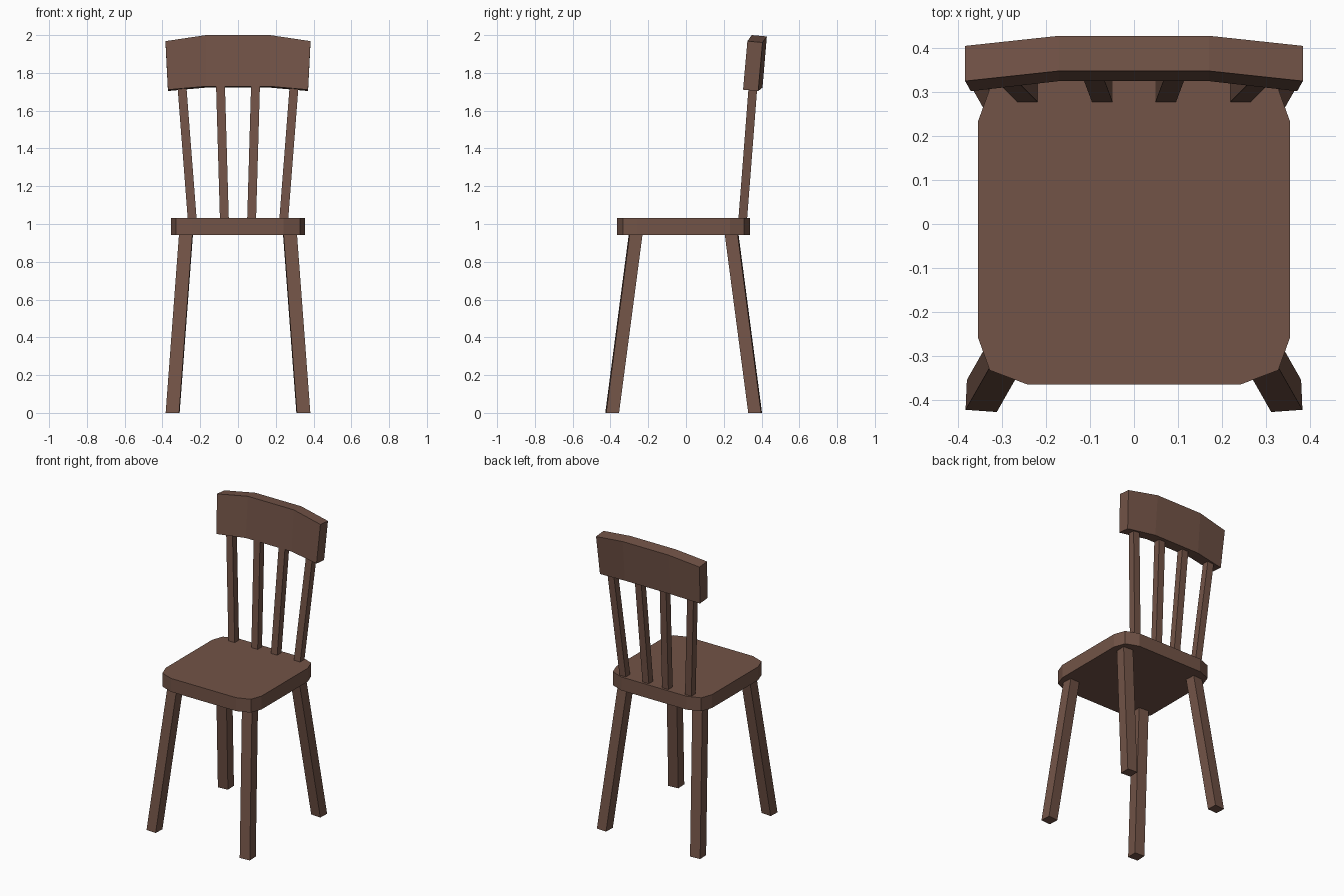
import bpy
import bmesh
from mathutils import Vector

if "Cube" in bpy.data.objects:
    bpy.data.objects.remove(bpy.data.objects["Cube"])

wood = bpy.data.materials.new("brown_wood")
wood.diffuse_color = (0.17, 0.088, 0.063, 1)
wood.use_nodes = True
wood.node_tree.nodes["Principled BSDF"].inputs["Base Color"].default_value = wood.diffuse_color


def loft(name, rings):
    """Join successive rings of points with quads and cap both ends."""
    bm = bmesh.new()
    loops = [[bm.verts.new(p) for p in ring] for ring in rings]
    n = len(loops[0])
    for a, b in zip(loops, loops[1:]):
        for i in range(n):
            j = (i + 1) % n
            bm.faces.new((a[i], a[j], b[j], b[i]))
    bm.faces.new(loops[0])
    bm.faces.new(loops[-1])
    bmesh.ops.recalc_face_normals(bm, faces=bm.faces)
    mesh = bpy.data.meshes.new(name)
    bm.to_mesh(mesh)
    bm.free()
    mesh.materials.append(wood)
    obj = bpy.data.objects.new(name, mesh)
    bpy.context.collection.objects.link(obj)
    return obj


def slanted_bar(name, foot, z0, z1, shift):
    """Bar with cross-section foot at z0, sliding by shift (x, y) up to z1."""
    return loft(name, [
        [(x, y, z0) for x, y in foot],
        [(x + shift[0], y + shift[1], z1) for x, y in foot],
    ])


MID_Y = -0.0125  # seat centre, the legs mirror about it

# Seat: slab with two-step corners
quarter = [(0.355, 0.245), (0.328, 0.32), (0.242, 0.3525)]
outline = (quarter + [(-x, y) for x, y in reversed(quarter)]
           + [(-x, -y) for x, y in quarter]
           + [(x, -y) for x, y in reversed(quarter)])
loft("seat", [[(x, y + MID_Y, z) for x, y in outline] for z in (0.942, 1.032)])

# Splayed legs, slightly turned square section
foot = [(0.309, 0.347), (0.380, 0.342), (0.383, 0.410), (0.312, 0.415)]
for sy, end in ((-1, "front"), (1, "back")):
    for sx, side in ((-1, "left"), (1, "right")):
        slanted_bar(f"{end}_leg_{side}",
                    [(sx * x, sy * y + MID_Y) for x, y in foot],
                    0, 0.95, (-sx * 0.071, -sy * 0.125))

# Back spindles fanning outward and leaning back
for label, x, dx in (("inner", 0.072, 0.021), ("outer", 0.242, 0.056)):
    for sx, side in ((-1, "left"), (1, "right")):
        h = 0.0235
        sq = [(sx * x - h, 0.277), (sx * x + h, 0.277),
              (sx * x + h, 0.323), (sx * x - h, 0.323)]
        slanted_bar(f"{label}_spindle_{side}", sq, 1.02, 1.745, (sx * dx, 0.056))

# Curved top rail: side sections (x bottom, x top, y, z bottom, z top)
rail = []
for sx, xb, xt, y, zb, zt in ((-1, 0.371, 0.384, 0.302, 1.711, 1.968),
                              (-1, 0.17, 0.17, 0.325, 1.729, 2.0),
                              (1, 0.17, 0.17, 0.325, 1.729, 2.0),
                              (1, 0.371, 0.384, 0.302, 1.711, 1.968)):
    rail.append([Vector((sx * xb, y, zb)),
                 Vector((sx * xb, y + 0.08, zb - 0.007)),
                 Vector((sx * xt, y + 0.103, zt - 0.007)),
                 Vector((sx * xt, y + 0.023, zt))])
loft("top_rail", rail)
